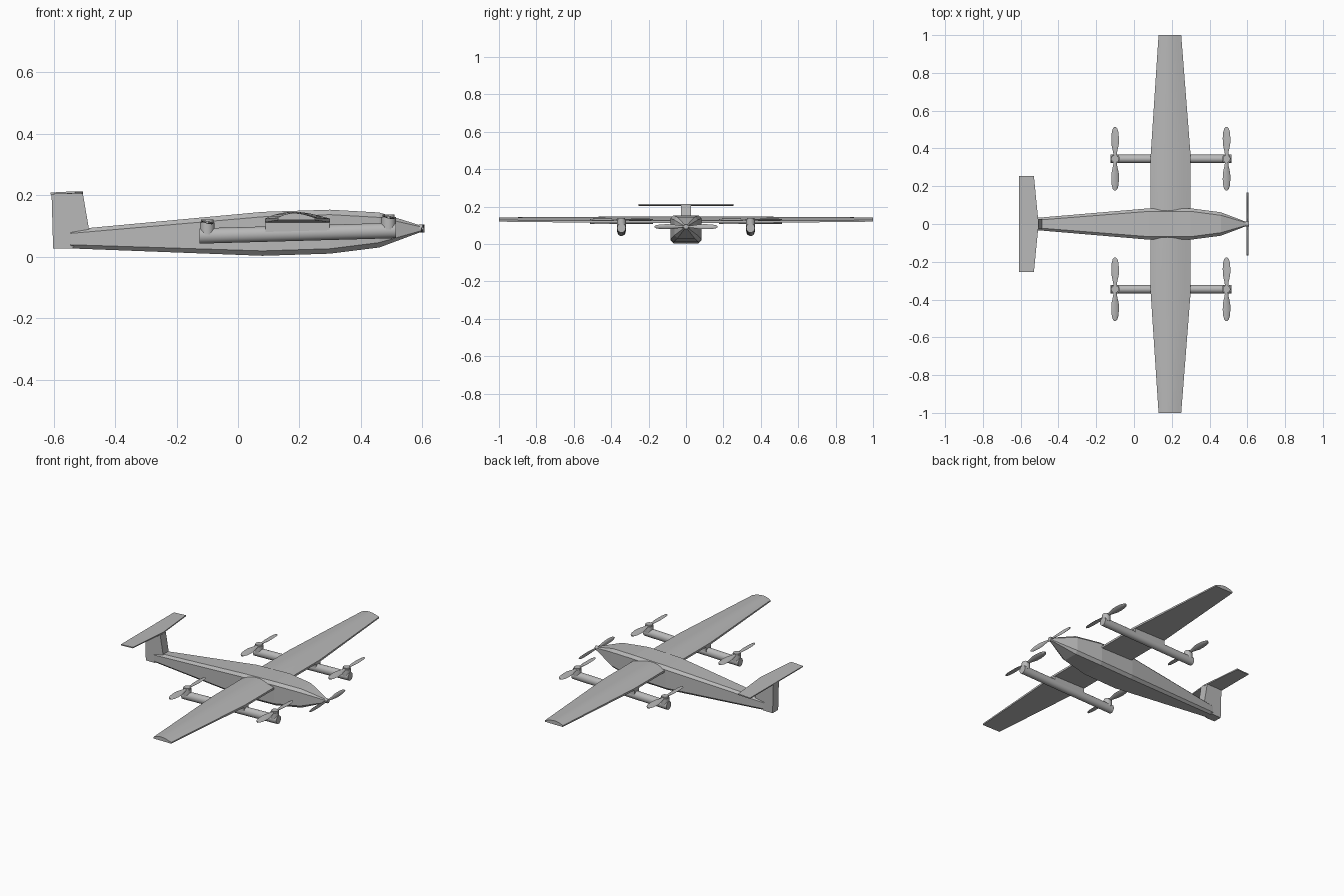
import bpy, bmesh, math
from mathutils import Matrix, Vector

cube = bpy.data.objects.get("Cube")
if cube:
    bpy.data.objects.remove(cube, do_unlink=True)

grey = bpy.data.materials.new("matte_grey")
grey.use_nodes = True
COLOUR = (0.48, 0.48, 0.48, 1)
grey.diffuse_color = COLOUR
grey.node_tree.nodes["Principled BSDF"].inputs["Base Color"].default_value = COLOUR


def finish(name, bm, smooth=None):
    bmesh.ops.recalc_face_normals(bm, faces=bm.faces)
    mesh = bpy.data.meshes.new(name)
    bm.to_mesh(mesh)
    bm.free()
    mesh.materials.append(grey)
    ob = bpy.data.objects.new(name, mesh)
    bpy.context.collection.objects.link(ob)
    if smooth:
        bpy.ops.object.select_all(action="DESELECT")
        ob.select_set(True)
        bpy.context.view_layer.objects.active = ob
        bpy.ops.object.shade_smooth_by_angle(angle=math.radians(smooth))
    return ob


def loft(name, rings, smooth=None, matrix=None):
    """Skin a row of equal-length cross-sections and cap both ends."""
    bm = bmesh.new()
    rows = [[bm.verts.new(p) for p in ring] for ring in rings]
    n = len(rows[0])
    for a, b in zip(rows, rows[1:]):
        for i in range(n):
            j = (i + 1) % n
            bm.faces.new((a[i], a[j], b[j], b[i]))
    bm.faces.new(rows[0])
    bm.faces.new(rows[-1])
    if matrix:
        bm.transform(matrix)
    return finish(name, bm, smooth)


def cylinder(name, centre, radius, length, axis="Z", sides=24):
    bm = bmesh.new()
    bmesh.ops.create_cone(bm, cap_ends=True, segments=sides, radius1=radius,
                          radius2=radius, depth=length)
    if axis == "X":
        bm.transform(Matrix.Rotation(math.pi / 2, 4, "Y"))
    bm.transform(Matrix.Translation(centre))
    return finish(name, bm, 40)


# Fuselage: chamfered box sections along x
def box_section(x, half, low, high):
    c = min(0.016, half * 0.4, (high - low) * 0.25)
    a, b = half - c, half
    return [(x, -a, low), (x, a, low), (x, b, low + c), (x, b, high - c),
            (x, a, high), (x, -a, high), (x, -b, high - c), (x, -b, low + c)]


loft("fuselage", [box_section(*s) for s in (
    (-0.545, 0.03, 0.027, 0.088), (0.08, 0.083, 0.003, 0.146),
    (0.3, 0.083, 0.01, 0.153), (0.46, 0.062, 0.03, 0.144),
    (0.6, 0.009, 0.082, 0.1))])


# Wing: flat underside, arched top, tapered beyond the booms
def wing_section(y, rear, front, low, high):
    steps = 12
    top = []
    for i in range(steps + 1):
        t = i / steps
        edge = low + (high - low) * 0.35
        z = edge + (high - edge) * math.sin(math.pi * t ** 0.85)
        top.append((rear + (front - rear) * t, y, z))
    return [(rear, y, low)] + top + [(front, y, low)]


TIP = (0.13, 0.25, 0.119, 0.142)
ROOT = (0.088, 0.3, 0.112, 0.146)
loft("wing", [wing_section(-1, *TIP), wing_section(-0.36, *ROOT),
              wing_section(0.36, *ROOT), wing_section(1, *TIP)], 35)

# Tail fin and tailplane
FIN = 0.027
loft("tail_fin", [
    [(-0.602, s * FIN, 0.027), (-0.54, s * FIN, 0.027), (-0.485, s * FIN, 0.088),
     (-0.505, s * FIN, 0.205), (-0.607, s * FIN, 0.205)] for s in (-1, 1)])


def tail_section(y, front):
    return [(-0.61, y, 0.203), (front, y, 0.206), (front, y, 0.213), (-0.61, y, 0.209)]


loft("tailplane", [tail_section(-0.255, -0.53), tail_section(0, -0.505),
                   tail_section(0.255, -0.53)])


# Two-bladed propeller, built flat with its blades along y
def propeller(name, matrix, radius, chord):
    stations = ((0.04, 0.35), (0.2, 0.5), (0.45, 0.95), (0.65, 1),
                (0.85, 0.85), (0.95, 0.6), (1, 0.22))
    for side, label in ((1, "left"), (-1, "right")):
        rings = []
        for r, w in stations:
            pitch = side * math.radians(14)
            ring = []
            for k in range(8):
                a = math.tau * k / 8
                u, v = chord / 2 * w * math.cos(a), 0.0045 * math.sin(a)
                ring.append((u * math.cos(pitch) - v * math.sin(pitch), side * r * radius,
                             u * math.sin(pitch) + v * math.cos(pitch)))
            rings.append(ring)
        loft(f"{name}_blade_{label}", rings, 40, matrix)


# Tilted booms with pylons, motors and lift propellers
for side, label in ((1, "back"), (-1, "front")):
    y = side * 0.345

    def boom_section(x):
        z = 0.0675 + (x + 0.125) * 0.028
        return [(x, y + 0.023 * math.cos(math.tau * k / 24),
                 z + 0.025 * math.sin(math.tau * k / 24)) for k in range(24)]

    loft(f"{label}_boom", [boom_section(-0.125), boom_section(0.515)], 40)
    loft(f"{label}_pylon", [
        [(x, y - 0.022, 0.08), (x, y + 0.022, 0.08),
         (x, y + 0.022, 0.12), (x, y - 0.022, 0.12)] for x in (0.09, 0.298)])
    for x, z, place in ((-0.1, 0.112, "tail"), (0.49, 0.129, "nose")):
        cylinder(f"{label}_{place}_motor", Vector((x, y, z - 0.02)), 0.024, 0.04)
        cylinder(f"{label}_{place}_hub", Vector((x, y, z)), 0.02, 0.017)
        propeller(f"{label}_{place}_propeller", Matrix.Translation((x, y, z)), 0.168, 0.042)

# Nose propeller
cylinder("nose_hub", Vector((0.599, 0, 0.092)), 0.013, 0.018, "X")
propeller("nose_propeller", Matrix.Translation((0.601, 0, 0.092))
          @ Matrix.Rotation(math.pi / 2, 4, "Y"), 0.168, 0.028)
